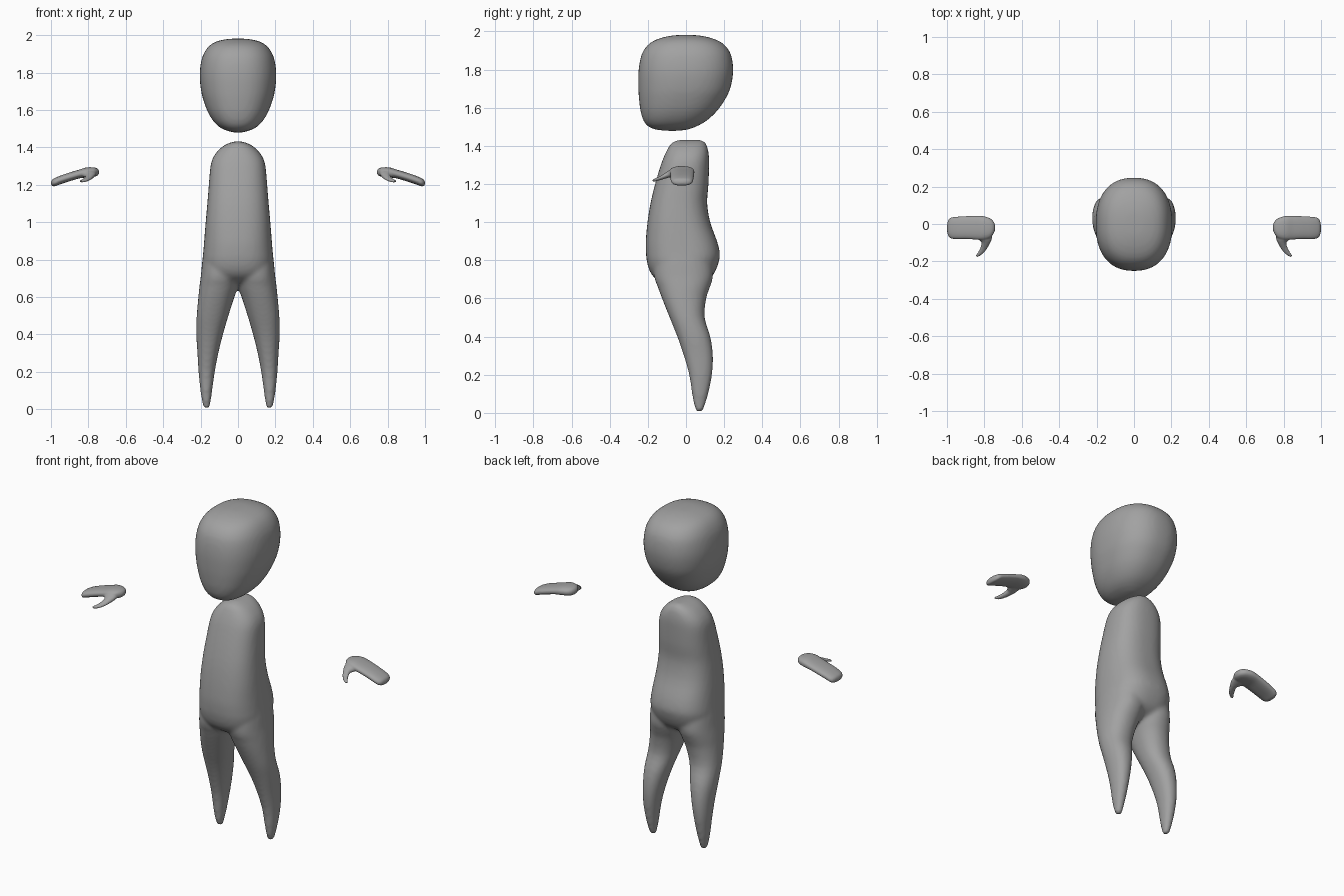
import bpy, bmesh, math

skin = bpy.data.materials.new("plain grey")
skin.diffuse_color = (0.36, 0.36, 0.36, 1)


def smooth_rows(rows, steps):
    """Catmull-Rom interpolation between cross-section rows."""
    out = []
    for i in range(len(rows) - 1):
        p0, p1 = rows[max(i - 1, 0)], rows[i]
        p2, p3 = rows[i + 1], rows[min(i + 2, len(rows) - 1)]
        for s in range(steps):
            t = s / steps
            out.append([0.5 * (2 * b + (c - a) * t + (2 * a - 5 * b + 4 * c - d) * t * t
                               + (3 * b - a - 3 * c + d) * t ** 3)
                        for a, b, c, d in zip(p0, p1, p2, p3)])
    return out + [list(rows[-1])]


def loft(bm, rows, axis, power=2.3, sides=32, steps=3, mirror=1):
    """Closed shell of rounded sections: (position, low a, high a, low b, high b)."""
    rings = []
    for pos, a0, a1, b0, b1 in smooth_rows(rows, steps):
        ring = []
        for k in range(sides):
            ang = 2 * math.pi * k / sides
            c, s = math.cos(ang), math.sin(ang)
            a = (a0 + a1) / 2 + (a1 - a0) / 2 * math.copysign(abs(c) ** (2 / power), c)
            b = (b0 + b1) / 2 + (b1 - b0) / 2 * math.copysign(abs(s) ** (2 / power), s)
            co = [a, b]
            co.insert(axis, pos)
            co[0] *= mirror
            ring.append(bm.verts.new(co))
        rings.append(ring)
    faces = [bm.faces.new(rings[0]), bm.faces.new(rings[-1])]
    for r, q in zip(rings, rings[1:]):
        for k in range(sides):
            n = (k + 1) % sides
            faces.append(bm.faces.new((r[k], r[n], q[n], q[k])))
    bmesh.ops.recalc_face_normals(bm, faces=faces)


def make(name, bm, voxel=None, smooth=0):
    for f in bm.faces:
        f.smooth = True
    mesh = bpy.data.meshes.new(name)
    bm.to_mesh(mesh)
    bm.free()
    mesh.materials.append(skin)
    ob = bpy.data.objects.new(name, mesh)
    bpy.context.collection.objects.link(ob)
    if voxel:  # fuse overlapping shells into one skin
        m = ob.modifiers.new("fuse", 'REMESH')
        m.mode = 'VOXEL'
        m.voxel_size = voxel
        m.use_smooth_shade = True
    if smooth:
        m = ob.modifiers.new("soften", 'SMOOTH')
        m.factor = 0.5
        m.iterations = smooth
    return ob


# Head: half width, front and back at each height
head = [(1.478, .004, -.08, -.06), (1.484, .04, -.15, .0), (1.50, .085, -.195, .05),
        (1.53, .123, -.222, .105), (1.58, .157, -.238, .16), (1.64, .181, -.246, .203),
        (1.70, .197, -.25, .232), (1.78, .205, -.25, .247), (1.85, .199, -.241, .243),
        (1.90, .184, -.223, .226), (1.94, .157, -.188, .19), (1.965, .118, -.135, .135),
        (1.979, .06, -.07, .07), (1.982, .004, -.005, .005)]
bm = bmesh.new()
loft(bm, [(z, -w, w, f, b) for z, w, f, b in head], 2, 2.35, 48)
make("head", bm, 0.012, 5)

# Torso
torso = [(.65, .03, -.04, .03), (.68, .11, -.12, .09), (.71, .158, -.167, .132),
         (.75, .18, -.193, .157), (.80, .188, -.206, .174), (.84, .186, -.21, .177),
         (.90, .181, -.211, .163), (1.0, .173, -.202, .127), (1.1, .164, -.186, .111),
         (1.2, .156, -.162, .118), (1.3, .147, -.132, .121), (1.35, .131, -.113, .12),
         (1.39, .1, -.093, .113), (1.415, .066, -.075, .102), (1.429, .03, -.045, .085),
         (1.432, .004, -.01, .04)]
bm = bmesh.new()
loft(bm, [(z, -w, w, f, b) for z, w, f, b in torso], 2, 2.5, 48)

# Legs: inner and outer side, front and back at each height
leg = [(.004, .165, .172, .066, .074), (.012, .152, .185, .052, .089),
       (.05, .145, .193, .04, .102), (.1, .138, .201, .031, .117), (.2, .124, .211, .016, .137),
       (.3, .105, .217, -.012, .142), (.4, .08, .223, -.046, .128), (.5, .051, .221, -.086, .098),
       (.6, .019, .212, -.126, .106), (.66, -.002, .206, -.148, .126),
       (.72, -.01, .198, -.168, .142), (.82, 0, .188, -.16, .13), (.9, .03, .165, -.1, .1)]
for side in (1, -1):
    loft(bm, leg, 2, 2.2, 32, 3, side)
make("body", bm, 0.011, 7)

# Hands: palm slices run along x, thumb slices run along y
palm = [(.742, -.03, -.01, 1.263, 1.273), (.75, -.05, .012, 1.25, 1.286),
        (.77, -.075, .031, 1.243, 1.293), (.81, -.085, .043, 1.239, 1.293),
        (.85, -.083, .044, 1.234, 1.281), (.90, -.081, .042, 1.219, 1.266),
        (.95, -.081, .039, 1.203, 1.249), (.98, -.077, .034, 1.192, 1.236),
        (.994, -.062, .018, 1.194, 1.227), (1.0, -.035, -.01, 1.203, 1.215)]
thumb = [(-.177, .838, .842, 1.217, 1.221), (-.17, .823, .848, 1.212, 1.226),
         (-.155, .803, .837, 1.215, 1.233), (-.13, .784, .823, 1.222, 1.245),
         (-.10, .768, .815, 1.231, 1.264), (-.08, .76, .832, 1.236, 1.275),
         (-.04, .756, .845, 1.245, 1.283)]
for name, side in (("right_hand", -1), ("left_hand", 1)):
    bm = bmesh.new()
    loft(bm, palm, 0, 2.4, 32, 3, side)
    loft(bm, thumb, 1, 2.1, 24, 3, side)
    make(name, bm, 0.005, 4)
